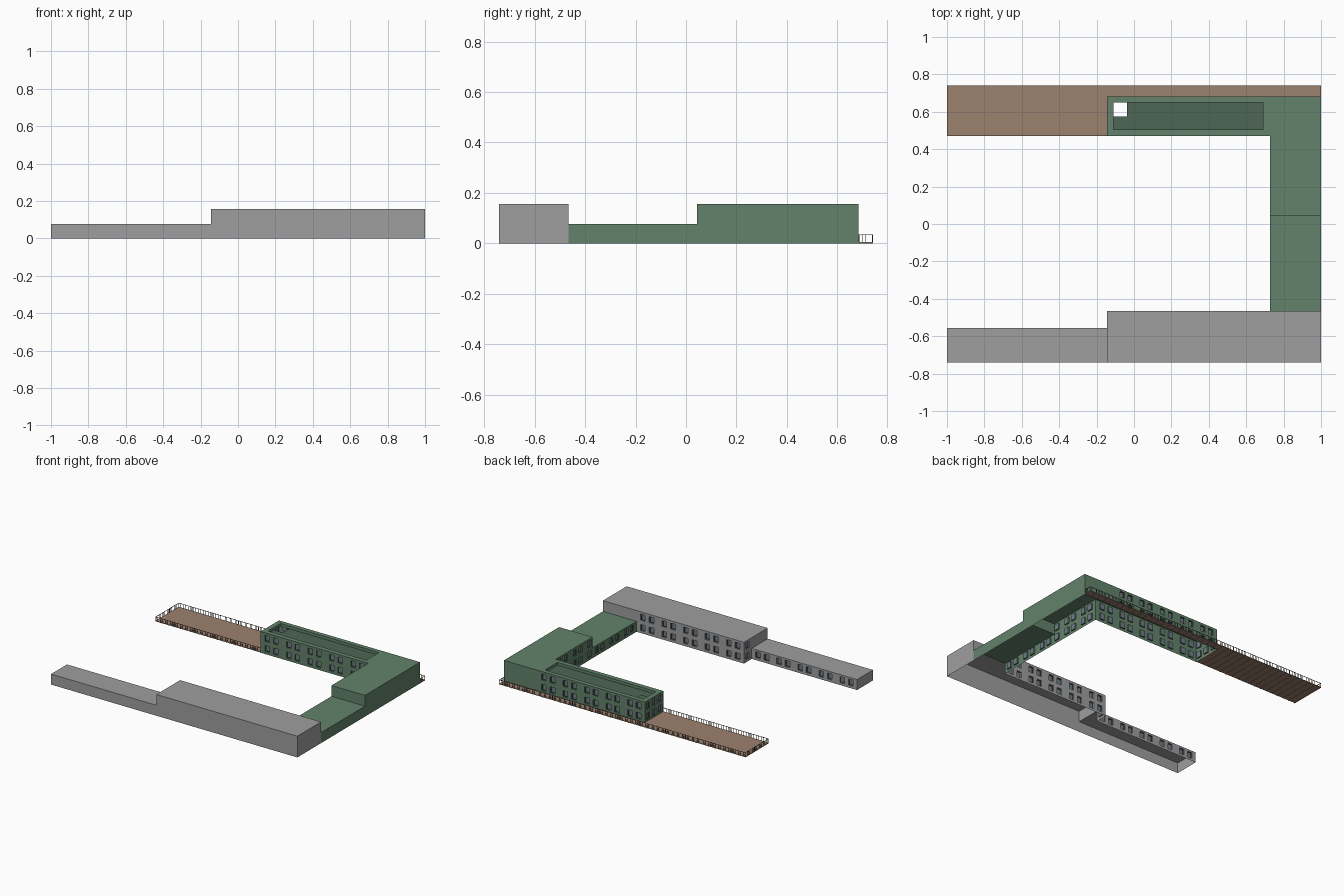
import bpy, bmesh
from mathutils import Vector, Matrix

if "Cube" in bpy.data.objects:
    bpy.data.objects.remove(bpy.data.objects["Cube"])

UP = Vector((0, 0, 1))
LOW, TALL = 0.077, 0.156


def material(name, rgb):
    m = bpy.data.materials.new(name)
    m.diffuse_color = (*rgb, 1)
    m.use_nodes = True
    m.node_tree.nodes["Principled BSDF"].inputs["Base Color"].default_value = m.diffuse_color
    return m


def finish(bm, name, mat=None):
    bmesh.ops.remove_doubles(bm, verts=bm.verts, dist=1e-5)
    me = bpy.data.meshes.new(name)
    bm.to_mesh(me)
    bm.free()
    ob = bpy.data.objects.new(name, me)
    bpy.context.collection.objects.link(ob)
    if mat:
        me.materials.append(mat)
    return ob


def quad(bm, *pts):
    bm.faces.new([bm.verts.new(p) for p in pts])


def flat(bm, x0, x1, y0, y1, z):
    quad(bm, (x0, y0, z), (x1, y0, z), (x1, y1, z), (x0, y1, z))


def box(bm, x0, x1, y0, y1, z0, z1):
    m = (Matrix.Translation(((x0 + x1) / 2, (y0 + y1) / 2, (z0 + z1) / 2))
         @ Matrix.Diagonal((abs(x1 - x0), abs(y1 - y0), z1 - z0, 1)))
    bmesh.ops.create_cube(bm, size=1, matrix=m)


glass, frames = bmesh.new(), bmesh.new()


def wall(bm, p, q, z0, z1, cols=0, rows=(), w=0.038, h=0.045, depth=0.01):
    """Vertical wall facing right of p->q, with a grid of recessed windows."""
    p, q = Vector((*p, 0)), Vector((*q, 0))
    length = (q - p).length
    d = (q - p) / length
    n = d.cross(UP)
    us, zs = [0], [z0]
    for i in range(cols):
        # columns stand in loose pairs
        nudge = 0 if cols < 4 else (0.1, -0.1)[i % 2]
        c = length * (i + 0.5 + nudge) / cols
        us += [c - w / 2, c + w / 2]
    for r in rows:
        zs += [r, r + h]
    us.append(length)
    zs.append(z1)

    def at(u, z, back=0):
        return p + d * u + UP * z - n * back

    def bar(u0, u1, a, b):
        s, e = at(u0, a, depth), at(u1, b, depth - 0.004)
        box(frames, s.x, e.x, s.y, e.y, a, b)

    for i in range(len(us) - 1):
        for j in range(len(zs) - 1):
            u0, u1, a, b = us[i], us[i + 1], zs[j], zs[j + 1]
            corners = [(u0, a), (u1, a), (u1, b), (u0, b)]
            if not (i % 2 and j % 2):
                quad(bm, *[at(*c) for c in corners])
                continue
            # reveal, pane and frame
            for k in range(4):
                c0, c1 = corners[k], corners[(k + 1) % 4]
                quad(bm, at(*c0), at(*c1), at(*c1, depth), at(*c0, depth))
            quad(glass, *[at(*c, depth) for c in corners])
            t = 0.003
            bar(u0, u0 + t, a, b)
            bar(u1 - t, u1, a, b)
            bar(u0 + t, u1 - t, a, a + t)
            bar(u0 + t, u1 - t, b - t, b)


ONE, TWO = (0.018,), (0.018, 0.094)
XM, XC = -0.145, 0.728          # end of tall wings, inner face of connector
Y0, Y1, Y2 = -0.74, -0.555, -0.465
Y3, Y4, Y5 = 0.044, 0.47, 0.683

# Grey front wing, open underneath
grey = material("grey_wall", (0.345, 0.345, 0.345))
bm = bmesh.new()
wall(bm, (-1, Y0), (XM, Y0), 0, LOW)
wall(bm, (XM, Y0), (1, Y0), 0, TALL)
wall(bm, (1, Y0), (1, Y2), 0, TALL)
wall(bm, (1, Y2), (XC, Y2), LOW, TALL)
wall(bm, (XC, Y2), (XM, Y2), 0, TALL, 10, TWO)
wall(bm, (XM, Y2), (XM, Y1), 0, TALL, 1, TWO)
wall(bm, (XM, Y1), (XM, Y0), LOW, TALL)
wall(bm, (XM, Y1), (-1, Y1), 0, LOW, 10, ONE)
wall(bm, (-1, Y1), (-1, Y0), 0, LOW)
flat(bm, -1, XM, Y0, Y1, LOW)
flat(bm, XM, 1, Y0, Y2, TALL)
finish(bm, "front_wing", grey)

# Green connector and rear wing
green = material("green_wall", (0.125, 0.226, 0.15))
bm = bmesh.new()
wall(bm, (1, Y2), (1, Y3), 0, LOW)
wall(bm, (1, Y3), (1, Y5), 0, TALL)
wall(bm, (1, Y5), (XC, Y5), 0, TALL)
wall(bm, (XC, Y5), (XM, Y5), 0, TALL, 10, TWO)
wall(bm, (XM, Y5), (XM, Y4), 0, TALL, 3, TWO)
wall(bm, (XM, Y4), (XC, Y4), 0, TALL, 10, TWO)
wall(bm, (XC, Y4), (XC, Y3), 0, TALL, 5, TWO)
wall(bm, (XC, Y3), (XC, Y2), 0, LOW, 6, ONE)
wall(bm, (XC, Y3), (1, Y3), LOW, TALL)
flat(bm, XC, 1, Y2, Y3, LOW)
flat(bm, XC, 1, Y3, Y5, TALL)
# roof rim around the recess, and the recess sides
RX0, RX1, RY0, RY1, RZ = -0.11, 0.69, 0.505, 0.65, 0.136
flat(bm, XM, XC, Y4, RY0, TALL)
flat(bm, XM, XC, RY1, Y5, TALL)
flat(bm, XM, RX0, RY0, RY1, TALL)
flat(bm, RX1, XC, RY0, RY1, TALL)
ring = [(RX0, RY0), (RX0, RY1), (RX1, RY1), (RX1, RY0)]
for k in range(4):
    wall(bm, ring[k], ring[(k + 1) % 4], RZ, TALL)
finish(bm, "connector_and_rear_wing", green)

# Sunken roof floor with a stair opening in one corner
bm = bmesh.new()
HX, HY = -0.038, 0.575
flat(bm, RX0, HX, RY0, HY, RZ)
flat(bm, HX, RX1, RY0, HY, RZ)
flat(bm, HX, RX1, HY, RY1, RZ)
finish(bm, "sunken_roof", material("dark_green", (0.075, 0.135, 0.09)))

finish(glass, "window_glass", material("glass_blue", (0.16, 0.20, 0.24)))
finish(frames, "window_frames", material("dark_frame", (0.06, 0.065, 0.065)))

# L-shaped deck beside and behind the rear wing, on thin joists
YB, DZ = 0.74, 0.006
bm = bmesh.new()
box(bm, -1, XM, Y4, Y5, 0.002, DZ)
box(bm, -1, 1, Y5, YB, 0.002, DZ)
for i in range(41):
    x = -0.998 + i * 0.0499
    box(bm, x - 0.002, x + 0.002, Y4 if x < XM else Y5, YB, 0, 0.002)
finish(bm, "deck", material("brown_wood", (0.335, 0.218, 0.155)))

# Railing around the deck edges
bm = bmesh.new()
TOP, E = 0.035, 0.0015


def railing(a, b):
    a, b = Vector(a), Vector(b)
    lo = (min(a.x, b.x) - E, max(a.x, b.x) + E, min(a.y, b.y) - E, max(a.y, b.y) + E)
    box(bm, *lo, TOP - 0.0025, TOP)
    n = max(2, round((b - a).length / 0.0135))
    for i in range(n + 1):
        c = a.lerp(b, i / n)
        r = E if i % 4 == 0 or i == n else 0.0008
        box(bm, c.x - r, c.x + r, c.y - r, c.y + r, DZ, TOP - 0.0025)


railing((XM - E, Y4 + E), (-1 + E, Y4 + E))
railing((-1 + E, Y4 + E), (-1 + E, YB - E))
railing((-1 + E, YB - E), (1 - E, YB - E))
railing((1 - E, YB - E), (1 - E, Y5 + E))
finish(bm, "deck_railing", material("dark_wood", (0.12, 0.10, 0.085)))
